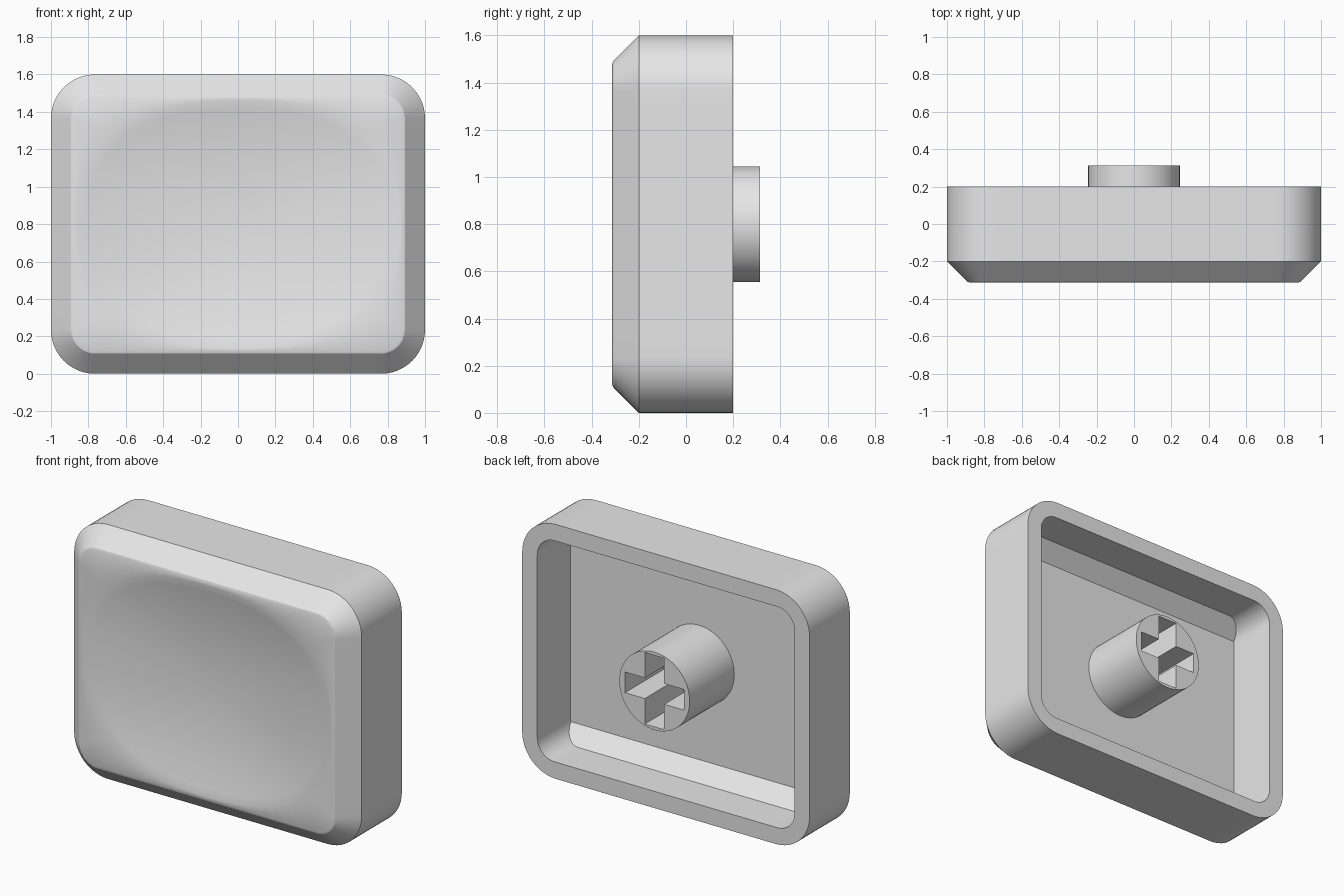
import bpy, bmesh
from math import sin, cos, pi, atan2, radians

MID = 0.8  # height of the centre line

cube = bpy.data.objects.get("Cube")
if cube:
    bpy.data.objects.remove(cube)

grey = bpy.data.materials.new("plain grey")
grey.use_nodes = True
COLOUR = (0.8, 0.8, 0.8, 1)
grey.diffuse_color = COLOUR
grey.node_tree.nodes["Principled BSDF"].inputs["Base Color"].default_value = COLOUR


def rounded_rect(w, h, r, arc=12, side=16):
    """Points of a rounded rectangle with half sizes w, h, evenly filled along its sides."""
    corners = []
    for k, (sx, sz) in enumerate(((1, 1), (-1, 1), (-1, -1), (1, -1))):
        corners.append([(sx * (w - r) + r * cos((k + i / arc) * pi / 2),
                         sz * (h - r) + r * sin((k + i / arc) * pi / 2))
                        for i in range(arc + 1)])
    pts = []
    for k, corner in enumerate(corners):
        pts += corner
        (x0, z0), (x1, z1) = corner[-1], corners[(k + 1) % 4][0]
        pts += [(x0 + (x1 - x0) * i / side, z0 + (z1 - z0) * i / side) for i in range(1, side)]
    return pts


def finish(obj, angle):
    obj.data.materials.clear()
    obj.data.materials.append(grey)
    bpy.ops.object.select_all(action='DESELECT')
    obj.select_set(True)
    bpy.context.view_layer.objects.active = obj
    bpy.ops.object.shade_smooth_by_angle(angle=radians(angle))


def build_shell():
    bm = bmesh.new()
    rings = []

    def ring(points):
        rings.append([bm.verts.new((x, y, z + MID)) for x, y, z in points])

    # Hollow back: floor, sloped top and bottom, straight walls
    floor, flat = -0.13, 0.6
    hollow = rounded_rect(0.895, 0.695, 0.12)
    ring([(x, floor, max(-flat, min(flat, z))) for x, z in hollow])
    ring([(x, floor + max(0, abs(z) - flat), z) for x, z in hollow])
    ring([(x, 0.2, z) for x, z in hollow])

    # Outer sides, chamfer and softened front edge
    for y, inset in ((0.2, 0), (-0.2, 0), (-0.295, 0.095), (-0.308, 0.108), (-0.313, 0.122)):
        rim = rounded_rect(1 - inset, 0.8 - inset, 0.235 - inset)
        ring([(x, y, z) for x, z in rim])

    # Shallow dish in the front face
    a, b, n, depth, steps = 0.865, 0.665, 2.4, 0.075, 14
    dish = []
    for x, z in rim:
        t = atan2(z, x)
        r = (abs(cos(t) / a) ** n + abs(sin(t) / b) ** n) ** (-1 / n)
        dish.append((r * cos(t), r * sin(t)))
    for i in range(steps):
        s = 1 - i / steps
        ring([(x * s, -0.313 + depth * (1 - s * s), z * s) for x, z in dish])

    for r0, r1 in zip(rings, rings[1:]):
        for i in range(len(r0)):
            j = (i + 1) % len(r0)
            bm.faces.new((r0[i], r0[j], r1[j], r1[i]))
    bm.faces.new(rings[0])
    centre = bm.verts.new((0, -0.313 + depth, MID))
    last = rings[-1]
    for i in range(len(last)):
        bm.faces.new((last[i], last[(i + 1) % len(last)], centre))
    bmesh.ops.remove_doubles(bm, verts=bm.verts, dist=0.0001)
    bmesh.ops.recalc_face_normals(bm, faces=bm.faces)

    mesh = bpy.data.meshes.new("cap_shell")
    bm.to_mesh(mesh)
    bm.free()
    shell = bpy.data.objects.new("cap_shell", mesh)
    bpy.context.collection.objects.link(shell)
    finish(shell, 25)


def build_stem():
    back, tip = -0.135, 0.313
    bpy.ops.mesh.primitive_cylinder_add(vertices=64, radius=0.245, depth=tip - back,
                                        location=(0, (tip + back) / 2, MID),
                                        rotation=(pi / 2, 0, 0))
    stem = bpy.context.object
    stem.name = "stem"
    # Cross-shaped socket in the tip
    for width, height in ((0.41, 0.13), (0.135, 0.45)):
        bpy.ops.mesh.primitive_cube_add(size=1, location=(0, 0.16, MID))
        cutter = bpy.context.object
        cutter.name = "socket_cutter"
        cutter.scale = (width, 0.46, height)
        cutter.hide_render = True
        bpy.context.view_layer.update()
        mod = stem.modifiers.new("socket", 'BOOLEAN')
        mod.operation = 'DIFFERENCE'
        mod.solver = 'EXACT'
        mod.object = cutter
        bpy.context.view_layer.objects.active = stem
        bpy.ops.object.modifier_apply(modifier=mod.name)
        bpy.data.objects.remove(cutter)
    finish(stem, 30)


build_shell()
build_stem()
